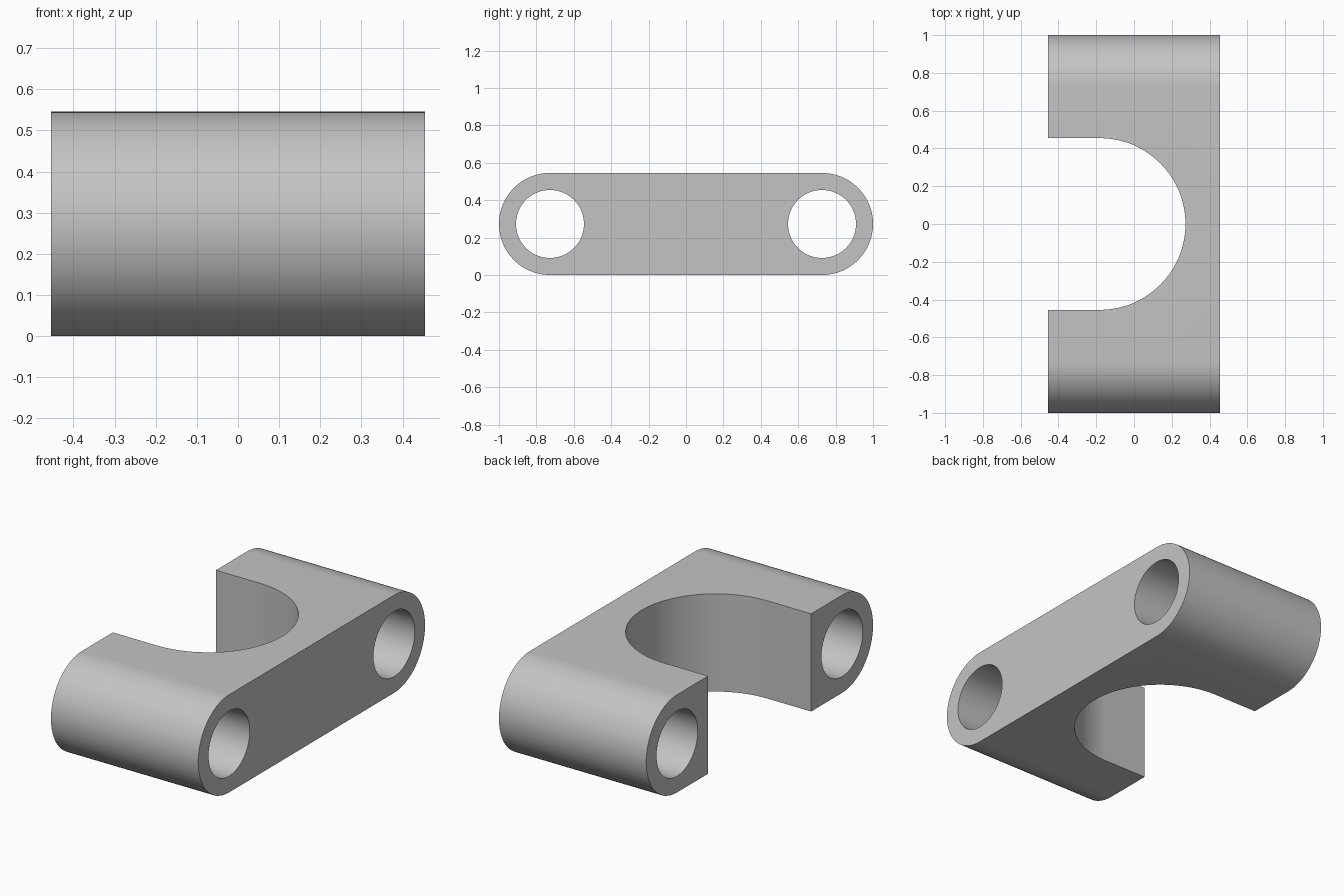
import bpy, bmesh, math
from mathutils import Vector

cube = bpy.data.objects.get("Cube")
if cube:
    bpy.data.objects.remove(cube, do_unlink=True)

HALF_WIDTH = 0.4545      # along x
END_R = 0.2727           # rounded end radius, half the height
HOLE_Y = 1 - END_R       # hole axes share the rounded end centres
HOLE_R = 0.1818
SLOT_R = 0.4545
SLOT_X = -0.182          # centre of the slot's round end

grey = bpy.data.materials.new("plain_grey")
grey.use_nodes = True
colour = (0.55, 0.55, 0.55, 1)
grey.diffuse_color = colour
grey.node_tree.nodes["Principled BSDF"].inputs["Base Color"].default_value = colour


def arc(cx, cy, r, start, end, steps):
    """Points on a circular arc, angles in degrees."""
    angles = [math.radians(start + (end - start) * i / steps) for i in range(steps + 1)]
    return [(cx + r * math.cos(a), cy + r * math.sin(a)) for a in angles]


def prism(name, points, offset):
    """Extrude a closed 3D outline along an offset."""
    bm = bmesh.new()
    face = bm.faces.new([bm.verts.new(p) for p in points])
    top = bmesh.ops.extrude_face_region(bm, geom=[face])
    moved = [v for v in top["geom"] if isinstance(v, bmesh.types.BMVert)]
    bmesh.ops.translate(bm, verts=moved, vec=Vector(offset))
    bmesh.ops.recalc_face_normals(bm, faces=bm.faces[:])
    mesh = bpy.data.meshes.new(name)
    bm.to_mesh(mesh)
    bm.free()
    mesh.materials.append(grey)
    obj = bpy.data.objects.new(name, mesh)
    bpy.context.collection.objects.link(obj)
    return obj


# Body: long rounded bar section, extruded across x
section = (arc(HOLE_Y, END_R, END_R, -90, 90, 48)
           + arc(-HOLE_Y, END_R, END_R, 90, 270, 48))
body = prism("clamp_body", [(-HALF_WIDTH, y, z) for y, z in section],
             (2 * HALF_WIDTH, 0, 0))

# Cutters: two bolt holes and the open, round-ended slot
cutters = []
for side, y in (("front", -HOLE_Y), ("back", HOLE_Y)):
    circle = arc(y, END_R, HOLE_R, 0, 360, 72)[:-1]
    cutters.append(prism(side + "_hole_cutter", [(-1, a, b) for a, b in circle], (2, 0, 0)))
slot = arc(SLOT_X, 0, SLOT_R, -90, 90, 72) + [(-1, SLOT_R), (-1, -SLOT_R)]
cutters.append(prism("slot_cutter", [(x, y, -0.5) for x, y in slot], (0, 0, 2)))

bpy.context.view_layer.objects.active = body
for cutter in cutters:
    cutter.hide_render = True
    cut = body.modifiers.new(cutter.name, "BOOLEAN")
    cut.operation = "DIFFERENCE"
    cut.solver = "EXACT"
    cut.object = cutter
    bpy.ops.object.modifier_apply(modifier=cut.name)
    bpy.data.objects.remove(cutter, do_unlink=True)

# Smooth curved walls, crisp rims
bpy.ops.object.select_all(action="DESELECT")
body.select_set(True)
bpy.ops.object.shade_smooth_by_angle(angle=math.radians(30))
